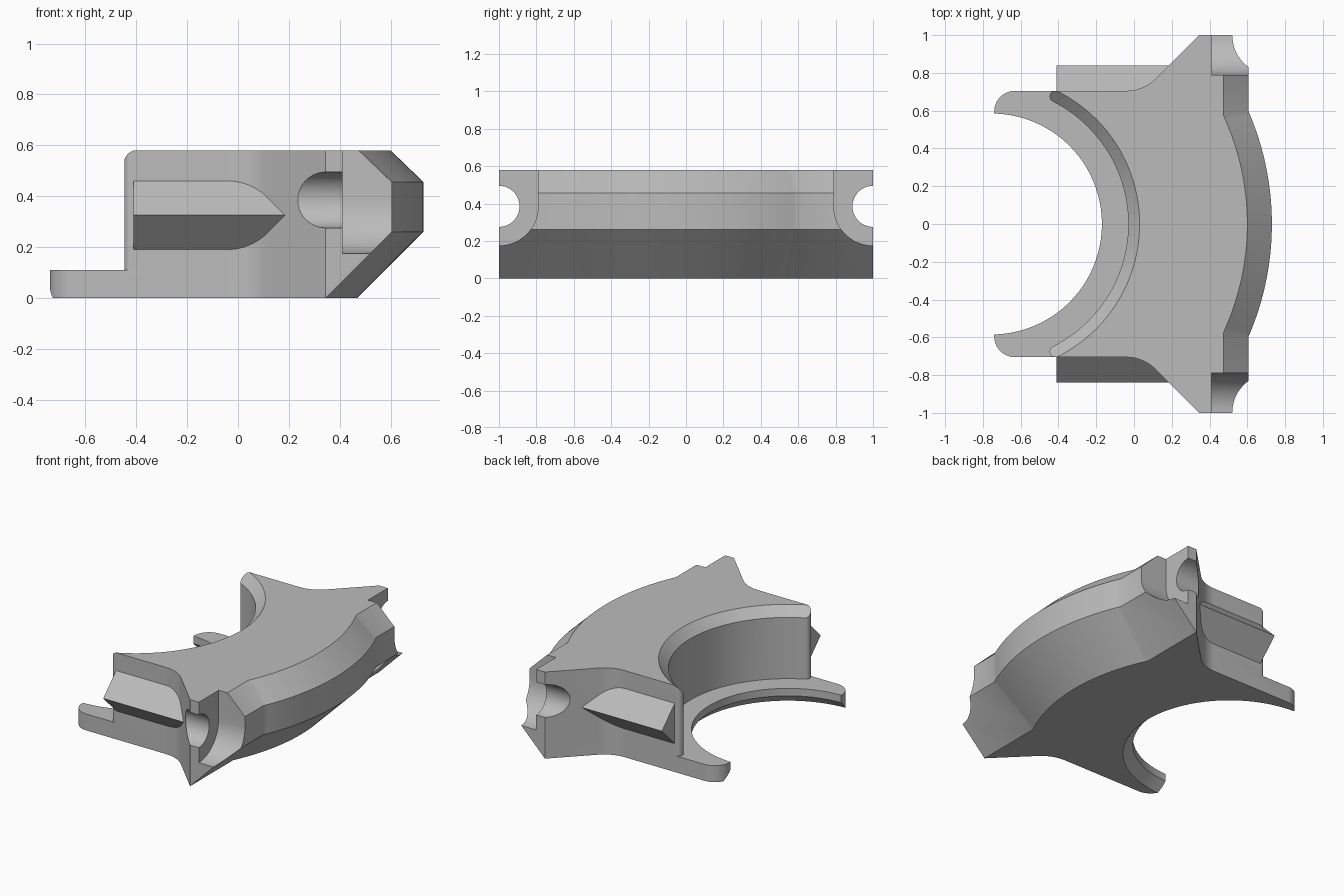
import bpy, bmesh
from math import sin, cos, atan2, sqrt, pi, radians

if "Cube" in bpy.data.objects:
    bpy.data.objects.remove(bpy.data.objects["Cube"], do_unlink=True)

HEIGHT = 0.58
SIDE = 0.705          # half width of the narrow part
BORE_X = -0.755       # axis of the inner bore
RIM_X, RIM_R = -0.77, 1.5

grey = bpy.data.materials.new("plain grey")
grey.use_nodes = True
GREY = (0.5, 0.5, 0.5, 1)
grey.diffuse_color = GREY
grey.node_tree.nodes["Principled BSDF"].inputs["Base Color"].default_value = GREY


def arc(cx, cy, r, start, end, n):
    return [(cx + r * cos(start + (end - start) * i / n),
             cy + r * sin(start + (end - start) * i / n)) for i in range(n + 1)]


def mirrored(half):
    return half + [(x, -y) for x, y in reversed(half)]


def loft(name, rings):
    """Closed solid through rings of 3D points with equal counts."""
    bm = bmesh.new()
    loops = [[bm.verts.new(p) for p in ring] for ring in rings]
    n = len(loops[0])
    bm.faces.new(loops[0][::-1])
    bm.faces.new(loops[-1])
    for low, high in zip(loops, loops[1:]):
        for i in range(n):
            j = (i + 1) % n
            bm.faces.new((low[i], low[j], high[j], high[i]))
    bmesh.ops.remove_doubles(bm, verts=bm.verts, dist=1e-5)
    bmesh.ops.recalc_face_normals(bm, faces=bm.faces)
    mesh = bpy.data.meshes.new(name)
    bm.to_mesh(mesh)
    bm.free()
    mesh.materials.append(grey)
    obj = bpy.data.objects.new(name, mesh)
    bpy.context.collection.objects.link(obj)
    return obj


def at_z(points, z):
    return [(x, y, z) for x, y in points]


def along_x(points, x0, x1):
    return [[(x, y, z) for y, z in points] for x in (x0, x1)]


def turned(name, profile):
    """Revolved solid on the bore axis from (radius, z) pairs."""
    return loft(name, [at_z(arc(BORE_X, 0, r, 0, 2 * pi, 128)[:-1], z) for r, z in profile])


def outline(inset):
    """Plan outline with its curved outer wall moved inwards."""
    r, flat = RIM_R - inset, 0.605 - inset
    end = atan2(sqrt(r * r - (flat - RIM_X) ** 2), flat - RIM_X)
    half = arc(RIM_X, 0, r, 0.001, end, 20)
    half += [(flat, 1), (0.345, 1)]
    # soft blend between the sloped ear and the straight side
    blend = 0.22
    corner = 0.05 - blend * (sqrt(2) - 1)
    half += arc(corner, SIDE + blend, blend, -pi / 4, -pi / 2, 10)
    # rounded lip end
    half += arc(-0.63, SIDE - 0.11, 0.11, pi / 2, pi, 12)
    return mirrored(half)


# main body with sloped outer wall
body = loft("collar_half", [at_z(outline(d), z) for d, z in
                            ((0.26, 0), (0, 0.26), (0, 0.455), (0.13, HEIGHT))])

# side ridges
ridges = []
for name, s in (("left_ridge", 1), ("right_ridge", -1)):
    tri = [(s * 0.65, 0.135), (s * 0.84, 0.325), (s * 0.65, 0.515)]
    ridges.append(loft(name, along_x(tri, -0.41, 0.25)))

# lower bore with a chamfered bottom edge
cutters = [turned("lower_bore", [(0.665, -0.02), (0.585, 0.06), (0.585, 0.8)])]

# upper bore, leaving a lip below and rounded wall tips
TIP, R = 0.03, 0.725
tip_y = SIDE - TIP
tip_x = BORE_X + sqrt((R + TIP) ** 2 - tip_y ** 2)
turn = atan2(tip_y, tip_x - BORE_X)
half = [(-1, 0.8), (tip_x, 0.8)]
half += arc(tip_x, tip_y, TIP, pi / 2, pi + turn, 10)
half += arc(BORE_X, 0, R, turn, 0.001, 24)[1:]
cutters.append(loft("upper_bore", [at_z(mirrored(half), z) for z in (0.11, 0.8)]))

# chamfer around the top of the bore
cutters.append(turned("bore_chamfer", [(0.705, 0.5), (0.825, 0.62)]))

# bolt holes and their open-topped head pockets
for side, s in (("left", 1), ("right", -1)):
    hole = arc(s, 0.385, 0.11, 0, 2 * pi, 40)[:-1]
    cutters.append(loft(side + "_bolt_hole", along_x(hole, 0.1, 0.5)))
    pocket = arc(s, 0.385, 0.21, pi, 2 * pi, 24) + [(s + 0.21, 0.8), (s - 0.21, 0.8)]
    cutters.append(loft(side + "_bolt_pocket", along_x(pocket, 0.41, 0.9)))

# join and cut
bpy.context.view_layer.objects.active = body
body.select_set(True)
for tool, mode in [(r, 'UNION') for r in ridges] + [(c, 'DIFFERENCE') for c in cutters]:
    mod = body.modifiers.new(tool.name, 'BOOLEAN')
    mod.operation, mod.object, mod.solver = mode, tool, 'EXACT'
    bpy.ops.object.modifier_apply(modifier=mod.name)
    bpy.data.objects.remove(tool, do_unlink=True)

bpy.ops.object.shade_smooth_by_angle(angle=radians(25))
